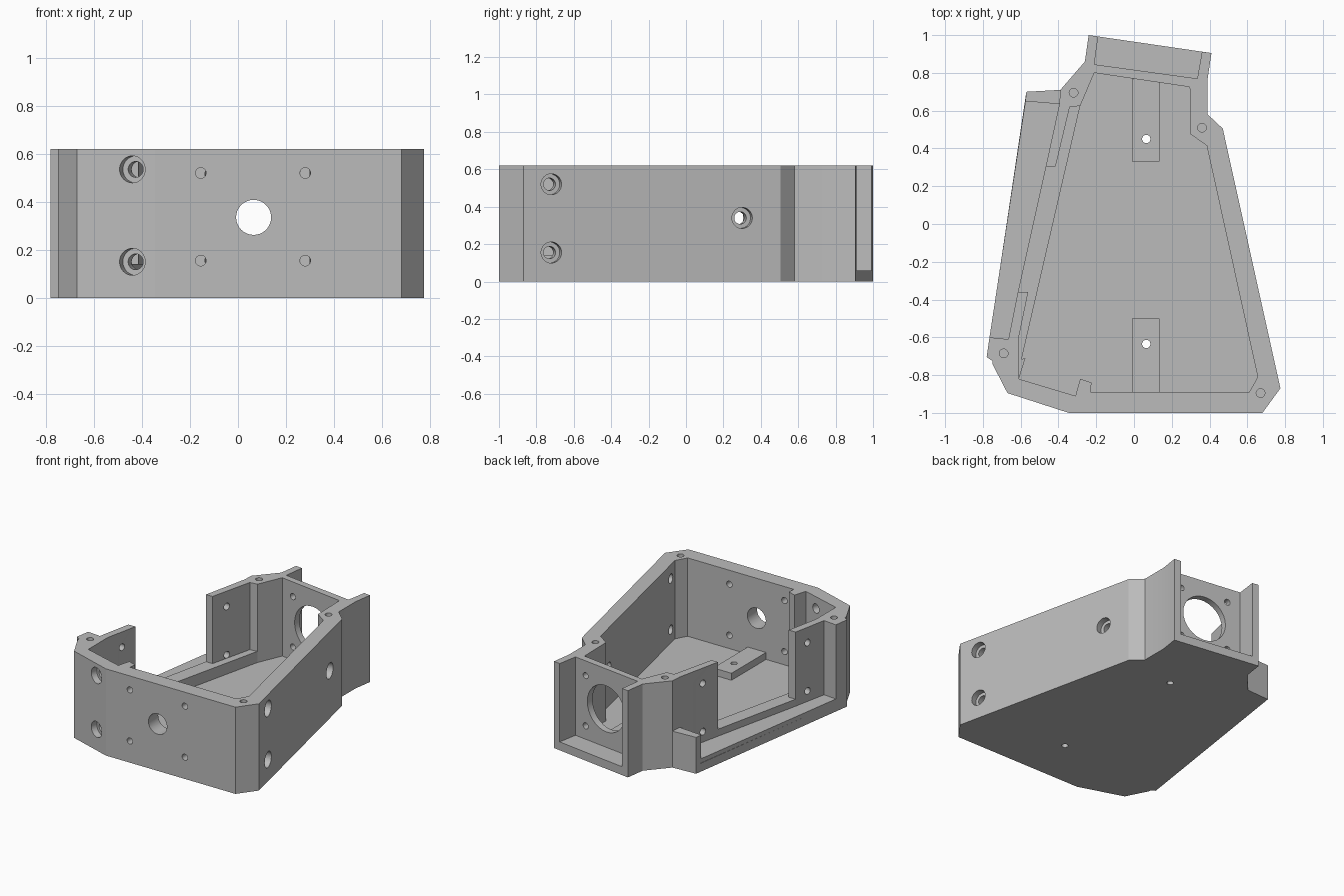
import bpy, bmesh
from math import radians
from mathutils import Vector, Matrix

cube = bpy.data.objects.get("Cube")
if cube:
    bpy.data.objects.remove(cube, do_unlink=True)

HEIGHT, FLOOR, LEDGE, SILL, PAD = 0.62, 0.06, 0.09, 0.14, 0.11

grey = bpy.data.materials.new("plain_grey")
grey.use_nodes = True
GREY = (0.5, 0.5, 0.5, 1)
grey.diffuse_color = GREY
grey.node_tree.nodes["Principled BSDF"].inputs["Base Color"].default_value = GREY


def make_object(name, bm):
    bmesh.ops.recalc_face_normals(bm, faces=bm.faces)
    mesh = bpy.data.meshes.new(name)
    bm.to_mesh(mesh)
    bm.free()
    mesh.materials.append(grey)
    ob = bpy.data.objects.new(name, mesh)
    bpy.context.collection.objects.link(ob)
    return ob


def prism(name, outline, z0, z1):
    """Extrude a plan outline between two heights."""
    bm = bmesh.new()
    face = bm.faces.new([bm.verts.new((x, y, z0)) for x, y in outline])
    top = bmesh.ops.extrude_face_region(bm, geom=[face])["geom"]
    verts = [v for v in top if isinstance(v, bmesh.types.BMVert)]
    bmesh.ops.translate(bm, vec=(0, 0, z1 - z0), verts=verts)
    return make_object(name, bm)


def cylinders(name, holes):
    """Each hole: centre, axis, radius, length (centred)."""
    bm = bmesh.new()
    for centre, axis, radius, length in holes:
        turn = Vector(axis).to_track_quat('Z', 'Y').to_matrix().to_4x4()
        bmesh.ops.create_cone(bm, cap_ends=True, segments=32, radius1=radius,
                              radius2=radius, depth=length,
                              matrix=Matrix.Translation(centre) @ turn)
    ob = make_object(name, bm)
    ob.hide_render = True
    return ob


def cut(target, cutter):
    mod = target.modifiers.new("holes", 'BOOLEAN')
    mod.operation, mod.solver, mod.object = 'DIFFERENCE', 'EXACT', cutter
    bpy.ops.object.select_all(action='DESELECT')
    bpy.context.view_layer.objects.active = target
    target.select_set(True)
    bpy.ops.object.modifier_apply(modifier=mod.name)


# Plan outlines
rear_left = [(-.39, .71), (-.26, .86), (-.24, 1)]
right_and_front = [(.41, .905), (.39, .77), (.39, .58), (.47, .505), (.775, -.87),
                   (.68, -1), (-.345, -1), (-.67, -.895), (-.75, -.74),
                   (-.75, -.725), (-.78, -.705)]
rear_pocket = [(-.19, .993), (-.21, .845), (.335, .77), (.36, .912)]
cavity = [(-.61, -.6), (-.61, -.82), (-.31, -.91), (-.285, -.82), (-.225, -.84),
          (-.23, -.89), (.61, -.89), (.655, -.81), (.385, .415), (.3, .475),
          (.295, .725), (-.21, .8), (-.285, .625), (-.34, .62)]
rear_jamb = [(-.415, .305), (-.467, .305)]
front_jamb = [(-.615, -.36), (-.56, -.36)]

floor = prism("floor_plate", rear_left + right_and_front + [(-.57, .7)], 0, FLOOR)
walls = prism("walls", rear_left + rear_pocket + right_and_front
              + [(-.765, -.6), (-.665, -.61)] + front_jamb + cavity + rear_jamb
              + [(-.395, .635)], FLOOR, HEIGHT)

# Side ledge, sill of the side opening and low corner post
prism("side_ledge", [(-.765, -.6), (-.665, -.61), (-.395, .635), (-.575, .65)], FLOOR, LEDGE)
prism("side_sill", rear_jamb[::-1] + [(-.34, .62), (-.285, .625), (-.595, -.715),
      (-.575, -.71), (-.61, -.82), (-.61, -.6)] + front_jamb[::-1], FLOOR, SILL)
prism("corner_post", [(-.575, .65), (-.395, .635), (-.39, .71), (-.57, .7)], FLOOR, .26)

# Raised pads with a screw hole through the floor
MID = .065
pad_holes = cylinders("pad_hole_cutter", [((MID, y, .05), (0, 0, 1), .022, .3)
                                          for y in (.45, -.635)])
pads = []
for name, y0, y1, back_drop in (("rear_pad", .33, .77, .02), ("front_pad", -.89, -.5, 0)):
    pads.append(prism(name, [(-.01, y0), (.135, y0), (.135, y1 - back_drop), (-.01, y1)],
                      FLOOR, PAD))
for part in pads + [floor]:
    cut(part, pad_holes)

# Wall holes
rows = (.155, .52)
bores, recesses = [], []
front = (0, -1, 0)
bores.append(((MID, -.95, .335), front, .073, .3))
bores += [((x, -.95, z), front, .022, .3) for x in (-.155, .28) for z in rows]

# Rear wall: large opening with four screw holes
along = Vector((.545, -.075, 0)).normalized()
rear_axis = Vector((-along.y, along.x, 0))
rear_mid = Vector((MID, .785, .335))
bores.append((rear_mid, rear_axis, .165, .16))
bores += [(rear_mid + along * s + Vector((0, 0, t)), rear_axis, .022, .16)
          for s in (-.18, .18) for t in (-.18, .18)]

# Counterbored screws in the right wall and the angled front corner
right_axis, corner_axis = Vector((.976, .217, 0)), Vector((-.307, -.952, 0))
screws = [((.742, -.72, z), right_axis) for z in rows]
screws += [((.515, .3, .34), right_axis)]
screws += [((-.44, -.969, z), corner_axis) for z in (.15, .535)]
for point, axis in screws:
    bores.append((point, axis, .033, .34))
    recesses.append((point, axis, .056, .09))

# Side panel holes and blind holes in the rim
panel_axis = (-.977, .212, 0)
bores += [((x, y, z), panel_axis, .024, .16)
          for x, y in ((-.41, .43), (-.612, -.47)) for z in (.165, .51)]
bores += [((x, y, HEIGHT), (0, 0, 1), .023, .4)
          for x, y in ((-.32, .695), (.36, .51), (-.69, -.685), (.67, -.895))]

cutters = [pad_holes, cylinders("bore_cutter", bores), cylinders("recess_cutter", recesses)]
for cutter in cutters[1:]:
    cut(walls, cutter)
for cutter in cutters:
    bpy.data.objects.remove(cutter, do_unlink=True)

# Round the hole walls only
for part in pads + [floor, walls]:
    bpy.ops.object.select_all(action='DESELECT')
    bpy.context.view_layer.objects.active = part
    part.select_set(True)
    bpy.ops.object.shade_smooth_by_angle(angle=radians(15))
